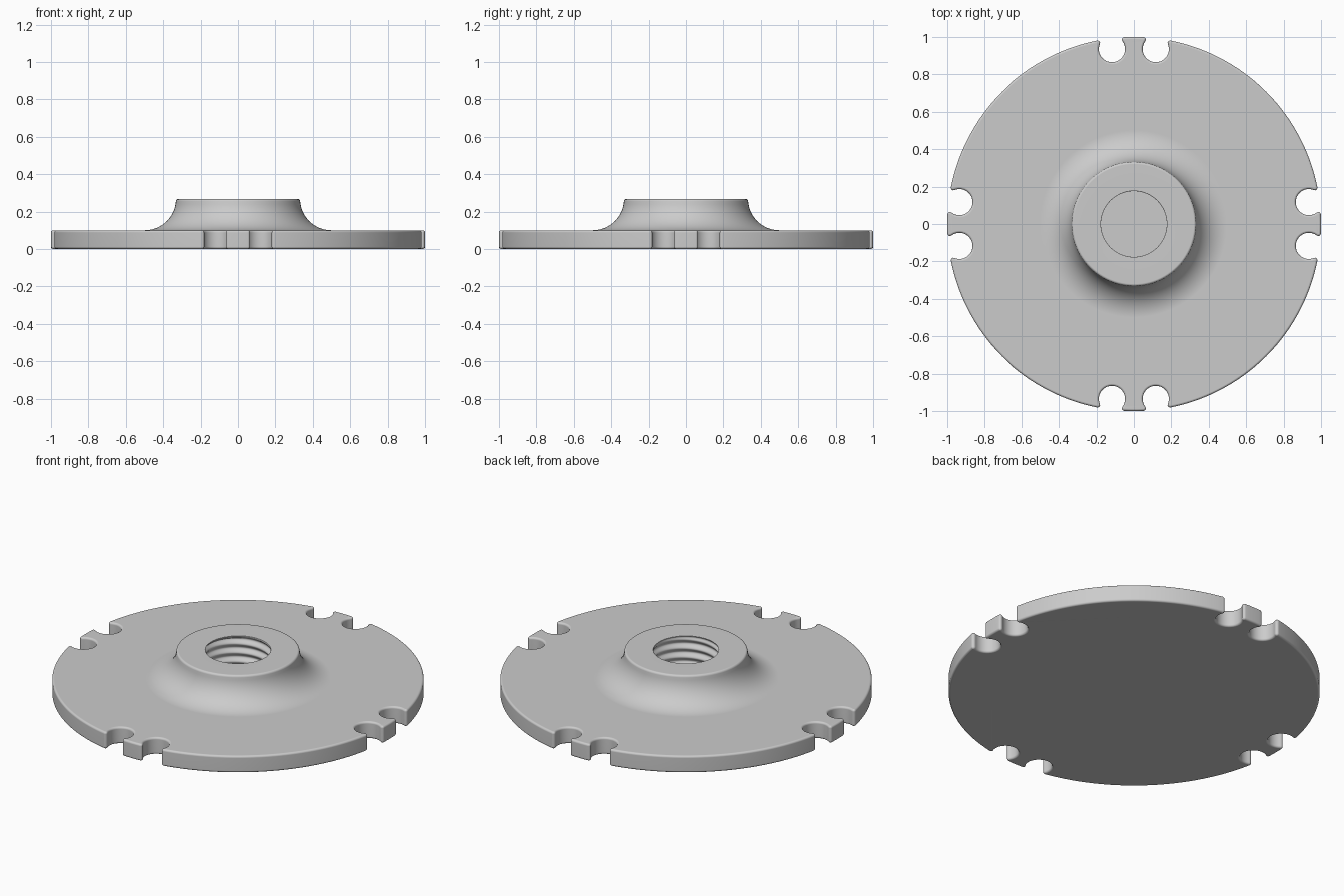
import bpy, bmesh
from math import sin, cos, pi, tau, atan2, acos, hypot
from mathutils import Vector

if "Cube" in bpy.data.objects:
    bpy.data.objects.remove(bpy.data.objects["Cube"], do_unlink=True)

# Main dimensions
RIM, THICK, HUB_TOP = 1.0, 0.1, 0.267
NOTCH_R, LIP, EDGE = 0.07, 0.013, 0.012
FLARE_R, HUB_R, BORE_R, FLOOR = 0.5, 0.332, 0.176, 0.05
PITCH, THREAD_DEPTH, CHAMFER = 0.053, 0.016, 0.002
SEG, RIM_STEPS = 96, 40
NOTCH_D, NOTCH_A = hypot(0.935, 0.117), atan2(0.117, 0.935)


def polar(r, a):
    return Vector((r * cos(a), r * sin(a)))


def arc(centre, r, a0, a1, n):
    return [centre + polar(r, a0 + (a1 - a0) * i / n) for i in range(n + 1)]


def heading(p, q):
    return atan2(q.y - p.y, q.x - p.x)


def outline(inset):
    """Rim with eight round notches and rounded lips, shrunk by inset."""
    reach = RIM - LIP
    half = acos((NOTCH_D**2 + reach**2 - (NOTCH_R + LIP)**2) / (2 * NOTCH_D * reach))
    angles = [q * pi / 2 + s * NOTCH_A for q in range(4) for s in (-1, 1)]
    pts = []
    for i, a in enumerate(angles):
        c = polar(NOTCH_D, a)
        lips = polar(reach, a - half), polar(reach, a + half)
        start, end = heading(lips[0], c), heading(lips[1], c)
        turn = (start - (a - half)) % tau
        pts += arc(lips[0], LIP - inset, a - half, a - half + turn, 5)
        n0, n1 = heading(c, lips[0]), heading(c, lips[1])
        sweep = (n0 - n1) % tau
        pts += arc(c, NOTCH_R + inset, n0, n0 - sweep, 24)
        turn = (a + half - end) % tau
        pts += arc(lips[1], LIP - inset, end, end + turn, 5)
        following = angles[i + 1] if i < 7 else angles[0] + tau
        steps = 6 if i % 2 == 0 else RIM_STEPS
        pts += arc(Vector((0, 0)), RIM - inset, a + half, following - half, steps)[1:-1]
    return pts


bm = bmesh.new()


def ring(points, z):
    return [bm.verts.new((p.x, p.y, z)) for p in points]


def circle(r, z):
    return ring([polar(r, tau * i / SEG) for i in range(SEG)], z)


def skin(loops):
    for lo, hi in zip(loops, loops[1:]):
        for i in range(len(lo)):
            j = (i + 1) % len(lo)
            bm.faces.new((lo[i], lo[j], hi[j], hi[i]))


# Notched plate wall with rounded top and bottom edges
quarter = [k * pi / 8 for k in range(5)]
levels = [(EDGE * (1 - sin(t)), EDGE * (1 - cos(t))) for t in quarter]
levels += [(d, THICK - z) for d, z in reversed(levels)]
plate = [ring(outline(d), z) for d, z in levels]
skin(plate)
bm.faces.new(list(reversed(plate[0])))

# Flared hub with a rounded top edge
flare_w, flare_h = FLARE_R - HUB_R, HUB_TOP - THICK
profile = [(FLARE_R - flare_w * sin(t), HUB_TOP - flare_h * cos(t))
           for t in [k * 1.5 / 16 for k in range(17)]]
profile += [(HUB_R - EDGE * (1 - cos(t)), HUB_TOP - EDGE * (1 - sin(t))) for t in quarter[1:]]
profile += [(BORE_R + CHAMFER, HUB_TOP)]
hub = [circle(r, z) for r, z in profile]

# Threaded bore: a helical groove that fades out at both ends
rows, bore_top = 72, HUB_TOP - CHAMFER
for k in range(rows + 1):
    z = bore_top - (bore_top - FLOOR) * k / rows
    fade = min(1, k / 6, (rows - k) / 6)
    wall = []
    for i in range(SEG):
        wave = 0.5 + 0.5 * sin(tau * (z / PITCH - i / SEG))
        wall.append(polar(BORE_R + THREAD_DEPTH * fade * wave, tau * i / SEG))
    hub.append(ring(wall, z))
skin(hub)
bm.faces.new(hub[-1])

# Flat top of the plate: four sectors split midway between the notch pairs
rim, foot = plate[-1], hub[0]
span, step = len(rim) // 4, SEG // 4
for q in range(4):
    r0, f0 = q * span - RIM_STEPS // 2, q * step - step // 2
    outer = [rim[i] for i in range(r0, r0 + span + 1)]
    inner = [foot[i] for i in range(f0, f0 + step + 1)]
    bm.faces.new(outer + inner[::-1])
bmesh.ops.recalc_face_normals(bm, faces=bm.faces)

mesh = bpy.data.meshes.new("threaded_flange")
bm.to_mesh(mesh)
bm.free()
flange = bpy.data.objects.new("threaded_flange", mesh)
bpy.context.collection.objects.link(flange)

# Plain grey finish
grey = bpy.data.materials.new("plain_grey")
grey.use_nodes = True
grey.diffuse_color = (0.6, 0.6, 0.6, 1)
grey.node_tree.nodes["Principled BSDF"].inputs["Base Color"].default_value = (0.6, 0.6, 0.6, 1)
mesh.materials.append(grey)

# Smooth shading that keeps the flat faces flat
bpy.context.view_layer.objects.active = flange
flange.select_set(True)
bpy.ops.object.shade_smooth_by_angle(angle=0.9)
weighted = flange.modifiers.new("weighted_normals", 'WEIGHTED_NORMAL')
weighted.keep_sharp = True
